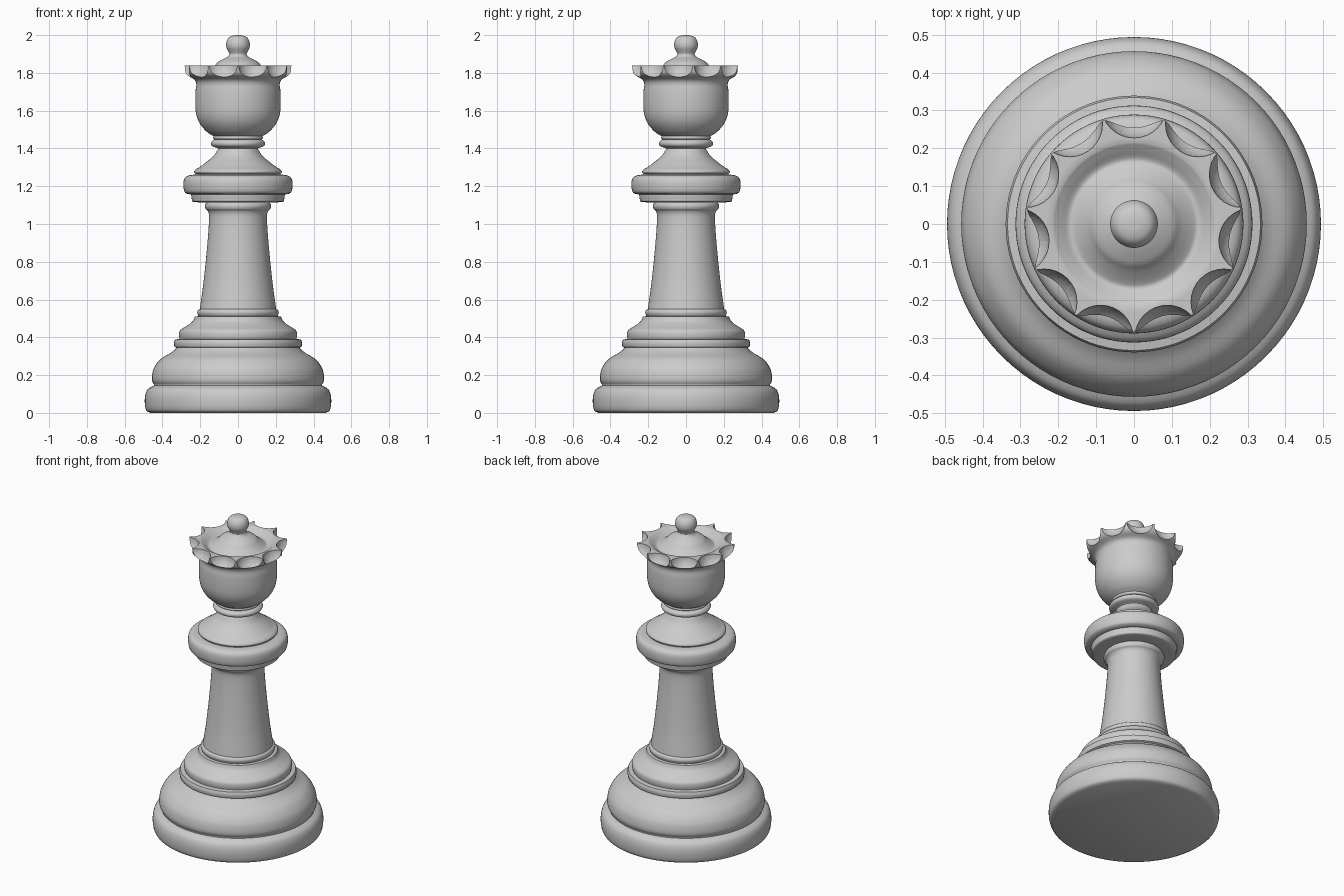
import bpy, bmesh, math
from mathutils import Vector

if "Cube" in bpy.data.objects:
    bpy.data.objects.remove(bpy.data.objects["Cube"])

SEGMENTS = 88
SCALLOPS = 11


def smooth_run(points, steps=4):
    """Catmull-Rom curve through (radius, height) points."""
    p = [Vector(q) for q in points]
    p = [2 * p[0] - p[1]] + p + [2 * p[-1] - p[-2]]
    out = []
    for a, b, c, d in zip(p, p[1:], p[2:], p[3:]):
        for i in range(steps):
            t = i / steps
            out.append(0.5 * (2 * b + (c - a) * t + (2 * a - 5 * b + 4 * c - d) * t * t
                              + (3 * b - a - 3 * c + d) * t ** 3))
    return out + [p[-2]]


def finish(obj):
    bpy.ops.object.select_all(action='DESELECT')
    bpy.context.view_layer.objects.active = obj
    obj.select_set(True)
    bpy.ops.object.shade_smooth_by_angle(angle=math.radians(40))


def lathe(name, *runs):
    """Turn smooth runs, with creases between them, into a closed solid."""
    profile = []
    for run in runs:
        for q in smooth_run(run):
            if not profile or (q - profile[-1]).length > 1e-4:
                profile.append(q)
    bm = bmesh.new()
    rings = []
    for r, z in profile:
        if r < 0.001:
            rings.append([bm.verts.new((0, 0, z))] * SEGMENTS)
        else:
            rings.append([bm.verts.new((r * math.cos(a), r * math.sin(a), z))
                          for a in (math.tau * i / SEGMENTS for i in range(SEGMENTS))])
    for lo, hi in zip(rings, rings[1:]):
        for i in range(SEGMENTS):
            j = (i + 1) % SEGMENTS
            bm.faces.new(list(dict.fromkeys((lo[i], lo[j], hi[j], hi[i]))))
    for ring in (rings[0], rings[-1]):
        if ring[0] is not ring[1]:
            bm.faces.new(ring)
    bmesh.ops.recalc_face_normals(bm, faces=bm.faces)
    mesh = bpy.data.meshes.new(name)
    bm.to_mesh(mesh)
    bm.free()
    obj = bpy.data.objects.new(name, mesh)
    bpy.context.collection.objects.link(obj)
    finish(obj)
    return obj


# Stepped base
lathe("base",
      [(0.465, 0), (0.485, 0.012), (0.493, 0.045), (0.492, 0.09), (0.478, 0.125), (0.445, 0.145)],
      [(0.445, 0.15), (0.455, 0.17), (0.455, 0.2), (0.444, 0.24), (0.41, 0.285),
       (0.36, 0.315), (0.335, 0.335), (0.327, 0.345)],
      [(0.337, 0.35), (0.339, 0.37), (0.334, 0.388)],
      [(0.31, 0.392), (0.313, 0.415), (0.306, 0.438), (0.272, 0.46), (0.24, 0.485), (0.228, 0.51)],
      [(0.21, 0.512), (0.216, 0.53), (0.21, 0.546), (0.195, 0.55)])

# Tapered stem with a top bead
lathe("stem",
      [(0.205, 0.53), (0.198, 0.58), (0.184, 0.68), (0.171, 0.8), (0.16, 0.92),
       (0.153, 1.03), (0.158, 1.065), (0.172, 1.08)],
      [(0.172, 1.08), (0.176, 1.095), (0.17, 1.11), (0.155, 1.116)])

# Double collar and sloping shoulder
lathe("collar",
      [(0.16, 1.114), (0.235, 1.117), (0.245, 1.133), (0.248, 1.157)],
      [(0.265, 1.158), (0.283, 1.17), (0.289, 1.205), (0.284, 1.24), (0.262, 1.257), (0.225, 1.262)],
      [(0.225, 1.265), (0.233, 1.275), (0.225, 1.288), (0.205, 1.3)],
      [(0.205, 1.3), (0.165, 1.33), (0.13, 1.36), (0.11, 1.39), (0.105, 1.4)],
      [(0.108, 1.402), (0.137, 1.412), (0.144, 1.427), (0.137, 1.44), (0.12, 1.45)])

# Cup with flared rim and domed top
crown = lathe("crown",
              [(0.118, 1.445), (0.132, 1.453), (0.13, 1.465)],
              [(0.13, 1.465), (0.165, 1.488), (0.2, 1.528), (0.22, 1.575), (0.226, 1.63),
               (0.225, 1.7), (0.221, 1.74), (0.232, 1.765), (0.265, 1.785), (0.28, 1.805), (0.285, 1.838)],
              [(0.285, 1.838), (0.215, 1.838)],
              [(0.215, 1.838), (0.195, 1.825), (0.172, 1.81), (0.155, 1.815), (0.125, 1.838), (0.105, 1.858),
               (0.075, 1.875), (0.055, 1.885), (0.045, 1.9)])

# Round scallops cut from the rim
bm = bmesh.new()
for i in range(SCALLOPS):
    a = math.pi / 2 + math.tau * i / SCALLOPS
    made = bmesh.ops.create_uvsphere(bm, u_segments=32, v_segments=24, radius=0.087)
    bmesh.ops.translate(bm, verts=made["verts"],
                        vec=(0.314 * math.cos(a), 0.314 * math.sin(a), 1.842))
mesh = bpy.data.meshes.new("scallop_cutter")
bm.to_mesh(mesh)
bm.free()
cutter = bpy.data.objects.new("scallop_cutter", mesh)
bpy.context.collection.objects.link(cutter)
cutter.hide_render = True
cut = crown.modifiers.new("scallops", 'BOOLEAN')
cut.operation = 'DIFFERENCE'
cut.solver = 'EXACT'
cut.use_self = True
cut.object = cutter
bpy.context.view_layer.objects.active = crown
bpy.ops.object.modifier_apply(modifier=cut.name)
bpy.data.objects.remove(cutter)
finish(crown)

# Finial ball
lathe("finial",
      [(0.05, 1.88), (0.046, 1.9), (0.052, 1.915), (0.062, 1.938), (0.061, 1.965),
       (0.048, 1.988), (0.025, 1.998), (0, 2.0)])
